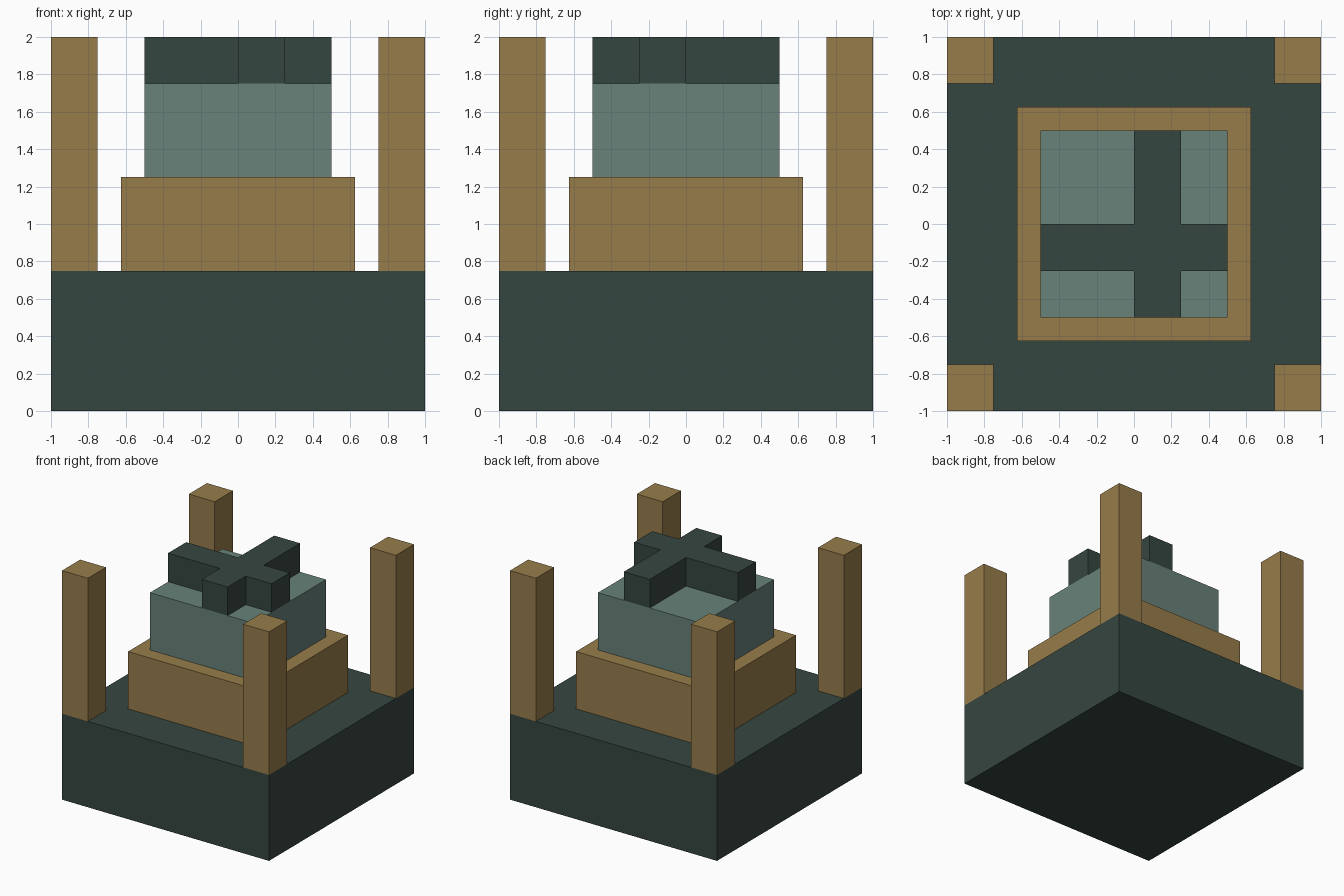
import bpy
import bmesh

cube = bpy.data.objects.get("Cube")
if cube:
    bpy.data.objects.remove(cube, do_unlink=True)


def material(name, rgb):
    mat = bpy.data.materials.new(name)
    mat.use_nodes = True
    color = (*rgb, 1.0)
    mat.diffuse_color = color
    mat.node_tree.nodes["Principled BSDF"].inputs["Base Color"].default_value = color
    return mat


def prism(name, outline, bottom, top, mat):
    """Extrude a flat outline upward from bottom to top."""
    bm = bmesh.new()
    face = bm.faces.new([bm.verts.new((x, y, bottom)) for x, y in outline])
    new = bmesh.ops.extrude_face_region(bm, geom=[face], use_keep_orig=True)["geom"]
    for v in new:
        if isinstance(v, bmesh.types.BMVert):
            v.co.z = top
    bmesh.ops.recalc_face_normals(bm, faces=bm.faces)
    mesh = bpy.data.meshes.new(name)
    bm.to_mesh(mesh)
    bm.free()
    mesh.materials.append(mat)
    obj = bpy.data.objects.new(name, mesh)
    bpy.context.collection.objects.link(obj)
    return obj


def square(half, cx=0, cy=0):
    return [(cx + sx * half, cy + sy * half)
            for sx, sy in ((-1, -1), (1, -1), (1, 1), (-1, 1))]


dark_green = material("dark green", (0.036, 0.061, 0.051))
bronze = material("bronze", (0.310, 0.202, 0.070))
sage = material("sage green", (0.138, 0.223, 0.195))

# Stepped blocks
prism("base", square(1), 0, 0.75, dark_green)
prism("middle_tier", square(0.625), 0.75, 1.25, bronze)
prism("upper_tier", square(0.5), 1.25, 1.75, sage)

# Off-centre cross on top
h, w = 0.5, 0.25
cross = [(0, -h), (w, -h), (w, -w), (h, -w), (h, 0), (w, 0),
         (w, h), (0, h), (0, 0), (-h, 0), (-h, -w), (0, -w)]
prism("top_cross", cross, 1.75, 2, dark_green)

# Corner posts
for side, sx in (("left", 1), ("right", -1)):
    for end, sy in (("front", -1), ("back", 1)):
        prism(f"{end}_{side}_post", square(0.125, sx * 0.875, sy * 0.875),
              0.75, 2, bronze)
